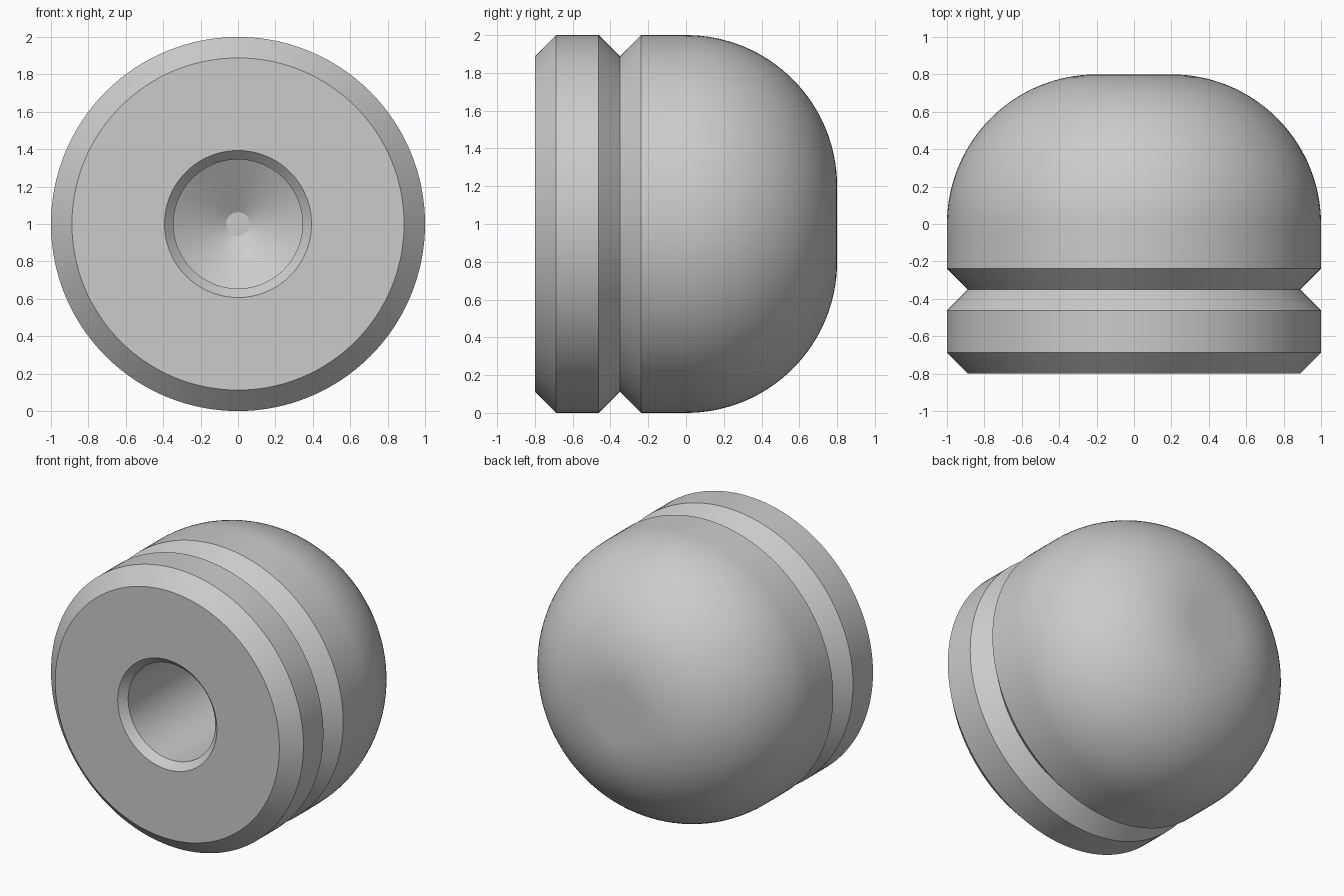
import bpy, bmesh, math

if "Cube" in bpy.data.objects:
    bpy.data.objects.remove(bpy.data.objects["Cube"])

SEGMENTS = 128

# Plain grey material
grey = bpy.data.materials.new("plain grey")
grey.diffuse_color = (0.6, 0.6, 0.6, 1)
grey.use_nodes = True
grey.node_tree.nodes["Principled BSDF"].inputs["Base Color"].default_value = grey.diffuse_color

# Profile as (y, radius): blind hole, chamfered collar, V groove, domed nose
profile = [(0.37, 0.0), (0.37, 0.063), (0.20, 0.345), (-0.75, 0.345), (-0.80, 0.393),
           (-0.80, 0.888), (-0.688, 1.0), (-0.462, 1.0), (-0.35, 0.888), (-0.238, 1.0)]
for i in range(33):
    a = math.pi / 2 * i / 32
    profile.append((0.8 * math.sin(a), 0.2 + 0.8 * math.cos(a)))
profile.append((0.8, 0.0))

# Turn the profile around the y axis
bm = bmesh.new()
verts = [bm.verts.new((r, y, 0)) for y, r in profile]
edges = [bm.edges.new(pair) for pair in zip(verts, verts[1:])]
bmesh.ops.spin(bm, geom=verts + edges, cent=(0, 0, 0), axis=(0, 1, 0),
               angle=2 * math.pi, steps=SEGMENTS, use_merge=True)
bmesh.ops.remove_doubles(bm, verts=bm.verts, dist=1e-4)
bmesh.ops.recalc_face_normals(bm, faces=bm.faces)
bmesh.ops.translate(bm, verts=bm.verts, vec=(0, 0, 1))

mesh = bpy.data.meshes.new("domed_knob")
bm.to_mesh(mesh)
bm.free()
mesh.materials.append(grey)
knob = bpy.data.objects.new("domed_knob", mesh)
bpy.context.collection.objects.link(knob)

# Smooth curves, sharp chamfers
bpy.context.view_layer.objects.active = knob
knob.select_set(True)
bpy.ops.object.shade_smooth_by_angle(angle=math.radians(25))
